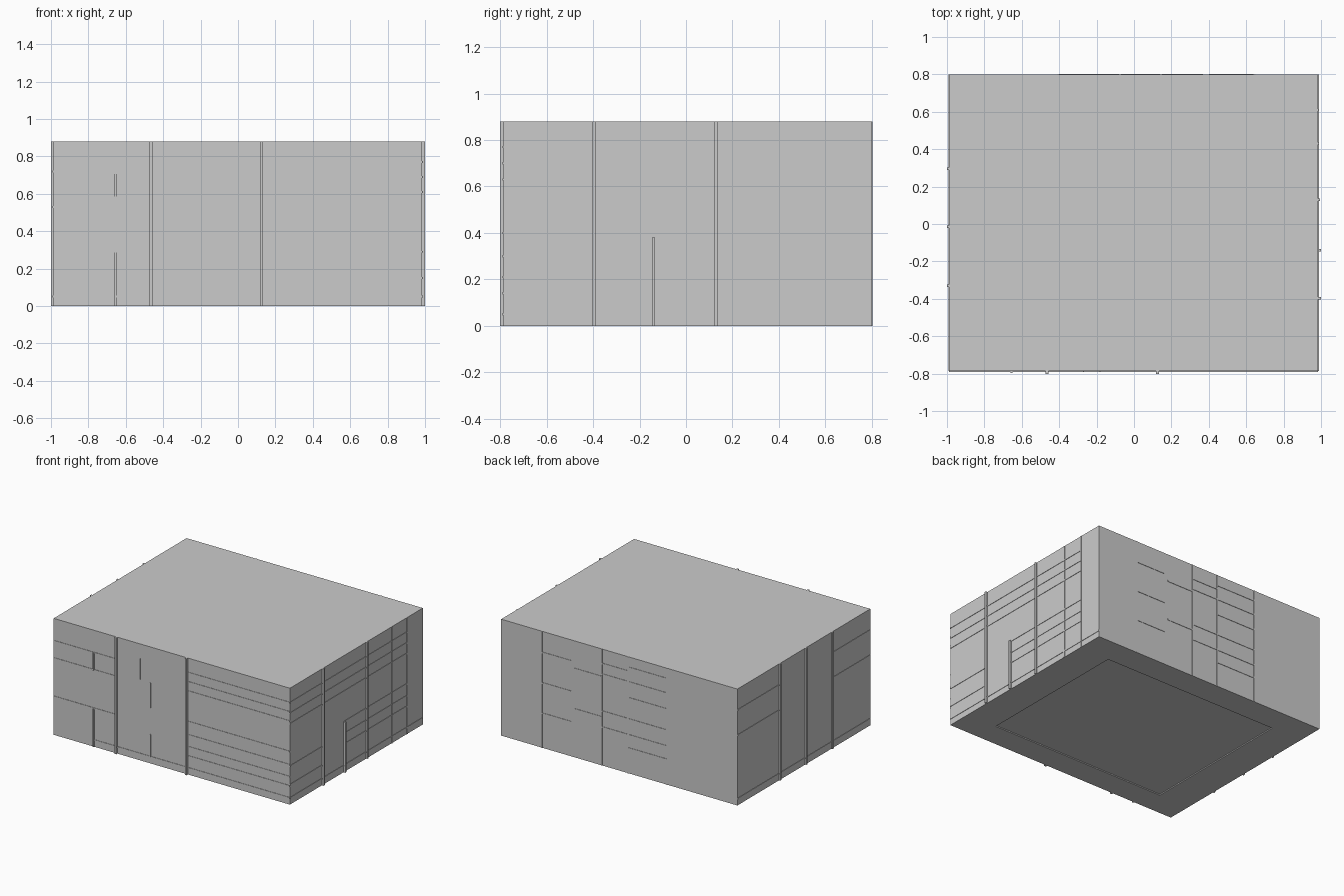
import bpy, bmesh

if "Cube" in bpy.data.objects:
    bpy.data.objects.remove(bpy.data.objects["Cube"])

X0, X1, Y0, Y1, H = -0.99, 0.985, -0.787, 0.80, 0.88


def add_box(bm, x0, x1, y0, y1, z0, z1):
    m = bmesh.ops.create_cube(bm, size=1)
    for v in m['verts']:
        v.co = ((x0 + x1) / 2 + v.co.x * (x1 - x0),
                (y0 + y1) / 2 + v.co.y * (y1 - y0),
                (z0 + z1) / 2 + v.co.z * (z1 - z0))


def finish(bm, name):
    me = bpy.data.meshes.new(name)
    bm.to_mesh(me)
    bm.free()
    ob = bpy.data.objects.new(name, me)
    bpy.context.collection.objects.link(ob)
    return ob


def wall_box(bm, side, a0, a1, z0, z1, d):
    # box on a wall: a = position along the wall, d = how far it stands out
    e = 0.002
    if side == 'front':
        add_box(bm, a0, a1, Y0 - d, Y0 + e, z0, z1)
    elif side == 'back':
        add_box(bm, a0, a1, Y1 - e, Y1 + d, z0, z1)
    elif side == 'right':
        add_box(bm, X1 - e, X1 + d, a0, a1, z0, z1)
    else:
        add_box(bm, X0 - d, X0 + e, a0, a1, z0, z1)


def facade(side, posts, bands):
    bm = bmesh.new()
    for a, z0, z1, w, d in posts:
        wall_box(bm, side, a - w / 2, a + w / 2, z0, z1, d)
    finish(bm, side + "_pilasters")
    bm = bmesh.new()
    for a0, a1, heights in bands:
        for z in heights:
            wall_box(bm, side, a0, a1, z - 0.005, z + 0.005, 0.003)
    finish(bm, side + "_bands")


# main block with a shallow recess in the underside
bm = bmesh.new()
add_box(bm, X0, X1, Y0, Y1, 0, H)
bottom = [f for f in bm.faces if f.normal.z < -0.5 or f.calc_center_median().z < 1e-4]
bmesh.ops.inset_region(bm, faces=bottom, thickness=0.2)
inner = bottom[0]
for v in inner.verts:
    v.co.x = 0.735 if v.co.x > 0 else -0.735
    v.co.y = 0.6 if v.co.y > 0 else -0.6
r = bmesh.ops.extrude_discrete_faces(bm, faces=[inner])
for v in r['faces'][0].verts:
    v.co.z = 0.008
bmesh.ops.recalc_face_normals(bm, faces=bm.faces)
finish(bm, "building_block")

# front wall
facade('front',
       [(-0.465, 0, H, 0.016, 0.015), (0.125, 0, H, 0.016, 0.015),
        (-0.655, 0, 0.29, 0.01, 0.01), (-0.655, 0.58, 0.71, 0.01, 0.01),
        (-0.27, 0.61, 0.77, 0.008, 0.004), (-0.18, 0.42, 0.61, 0.008, 0.004),
        (-0.18, 0.05, 0.22, 0.008, 0.004)],
       [(X0, -0.47, (0.29, 0.58, 0.71)),
        (0.125, X1, (0.14, 0.21, 0.30, 0.40, 0.63, 0.70, 0.77)),
        (-0.655, X1, (0.05,))])

# right wall
facade('right',
       [(-0.397, 0, H, 0.014, 0.015), (-0.14, 0, 0.38, 0.012, 0.015),
        (0.13, 0, H, 0.014, 0.01), (0.43, 0, H, 0.01, 0.004),
        (0.61, 0, H, 0.01, 0.004)],
       [(Y0, -0.4, (0.15, 0.29, 0.61, 0.69, 0.77)),
        (-0.4, 0.13, (0.61, 0.69, 0.77)),
        (-0.14, 0.13, (0.21, 0.29, 0.38)),
        (0.13, 0.61, (0.21, 0.29, 0.38, 0.61, 0.69, 0.77)),
        (Y0, Y1, (0.05,))])

# left wall
facade('left',
       [(y, 0, H, 0.014, 0.01) for y in (0.295, -0.015, -0.33)],
       [(0.295, Y1, (0.53, 0.72)), (Y0, -0.33, (0.53, 0.72)), (Y0, Y1, (0.05,))])

# back wall
facade('back',
       [(x, 0, H, 0.01, 0.003) for x in (0.645, 0.145, -0.075, -0.405)],
       [(0.40, 0.645, (0.26, 0.49, 0.72)), (0.145, 0.37, (0.365, 0.67)),
        (-0.075, 0.145, (0.29, 0.41, 0.69, 0.77)),
        (-0.405, -0.075, (0.19, 0.29, 0.41, 0.57, 0.69, 0.80))])
